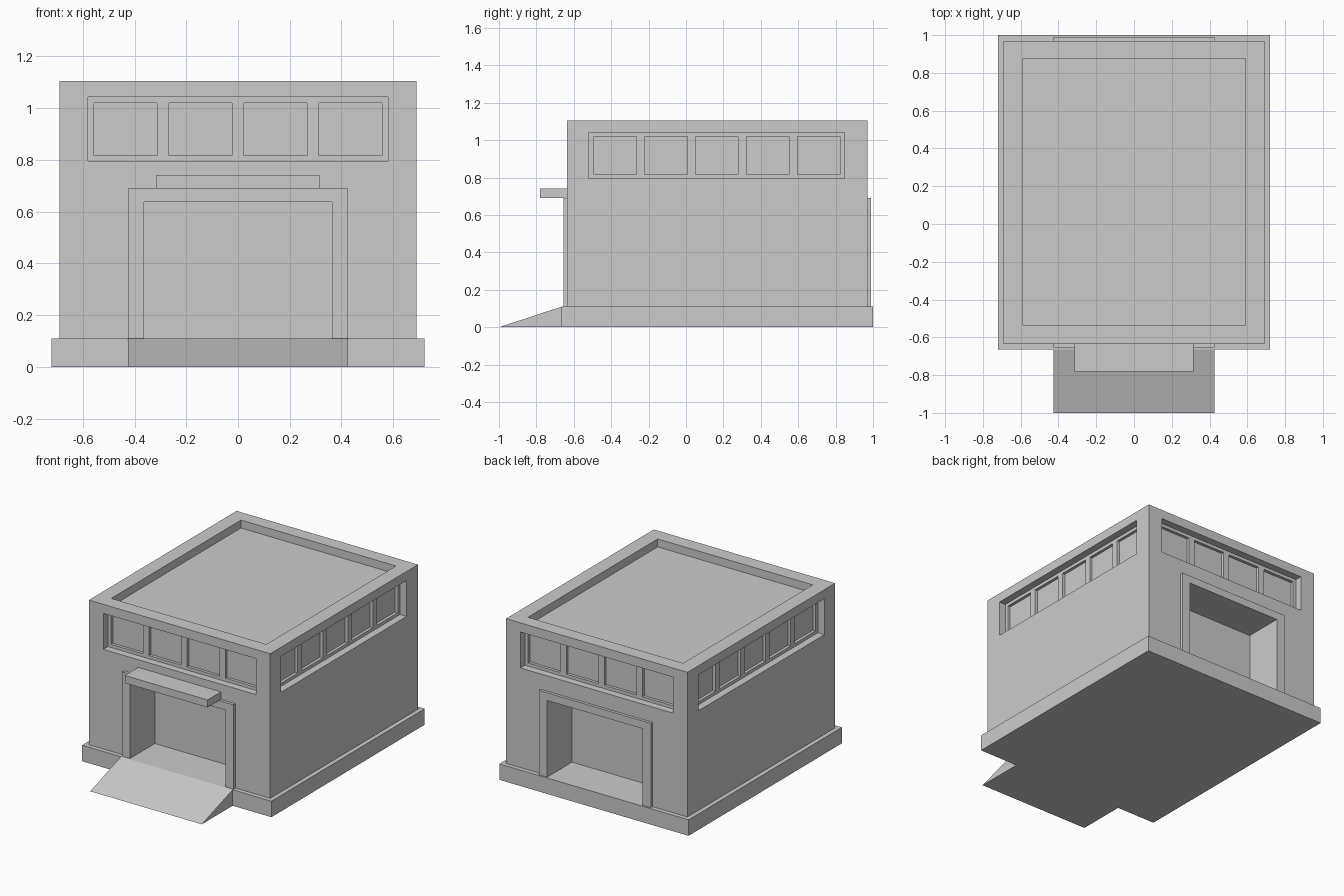
import bpy, bmesh

if "Cube" in bpy.data.objects:
    bpy.data.objects.remove(bpy.data.objects["Cube"])

CY = 0.1675                      # centre of the building in y
HX, HY = 0.69, 0.8025            # half size of the walls
BASE, TOP = 0.11, 1.105


def make(name, bm):
    bmesh.ops.recalc_face_normals(bm, faces=bm.faces)
    me = bpy.data.meshes.new(name)
    bm.to_mesh(me)
    bm.free()
    ob = bpy.data.objects.new(name, me)
    bpy.context.collection.objects.link(ob)
    return ob


def box(name, x0, x1, y0, y1, z0, z1):
    bm = bmesh.new()
    bmesh.ops.create_cube(bm, size=1)
    for v in bm.verts:
        v.co = (x1 if v.co.x > 0 else x0, y1 if v.co.y > 0 else y0, z1 if v.co.z > 0 else z0)
    return make(name, bm)


def extrude(name, pts, vec):
    bm = bmesh.new()
    face = bm.faces.new([bm.verts.new(p) for p in pts])
    r = bmesh.ops.extrude_face_region(bm, geom=[face])
    bmesh.ops.translate(bm, vec=vec, verts=[g for g in r["geom"] if isinstance(g, bmesh.types.BMVert)])
    return make(name, bm)


def cut(target, *dims):
    cutter = box("cutter", *dims)
    cutter.hide_render = True
    mod = target.modifiers.new("cut", 'BOOLEAN')
    mod.operation, mod.solver, mod.object = 'DIFFERENCE', 'EXACT', cutter
    bpy.context.view_layer.objects.active = target
    bpy.ops.object.modifier_apply(modifier=mod.name)
    bpy.data.objects.remove(cutter)


def span(a, b):
    return min(a, b), max(a, b)


# Plinth and entrance ramp
box("plinth", -0.72, 0.72, -0.665, 1.0, 0, BASE)
extrude("entrance_ramp", [(-0.425, -1, 0), (-0.425, -0.665, 0), (-0.425, -0.665, BASE)], (0.85, 0, 0))

# Walls with sunken roof
walls = box("walls", -HX, HX, CY - HY, CY + HY, BASE, TOP)
cut(walls, -0.59, 0.59, -0.535, 0.875, 1.05, 1.3)

BAND, PANE = 0.05, 0.07          # recess depths
for s in (-1, 1):
    fy, fx = CY + s * HY, s * HX
    # Window bands on end wall and side wall
    cut(walls, -0.58, 0.58, *span(fy + s * 0.1, fy - s * BAND), 0.795, 1.042)
    cut(walls, *span(fx + s * 0.1, fx - s * BAND), -0.518, 0.847, 0.795, 1.042)
    # Window panes
    for i in range(4):
        c = (i - 1.5) * 0.29
        cut(walls, c - 0.122, c + 0.122, *span(fy - s * 0.02, fy - s * PANE), 0.817, 1.02)
    for i in range(5):
        c = 0.165 + (i - 2) * 0.272
        cut(walls, *span(fx - s * 0.02, fx - s * PANE), c - 0.114, c + 0.114, 0.817, 1.02)
    # Doorway recess
    cut(walls, -0.363, 0.363, *span(fy + s * 0.1, fy - s * 0.25), 0.0, 0.637)
    # Raised door surround
    prof = [(-0.425, BASE), (-0.425, 0.69), (0.425, 0.69), (0.425, BASE),
            (0.363, BASE), (0.363, 0.637), (-0.363, 0.637), (-0.363, BASE)]
    extrude("front_door_frame" if s < 0 else "back_door_frame",
            [(x, fy, z) for x, z in prof], (0, s * 0.02, 0))

# Canopy over the front door
box("door_canopy", -0.315, 0.315, -0.78, -0.635, 0.69, 0.742)
